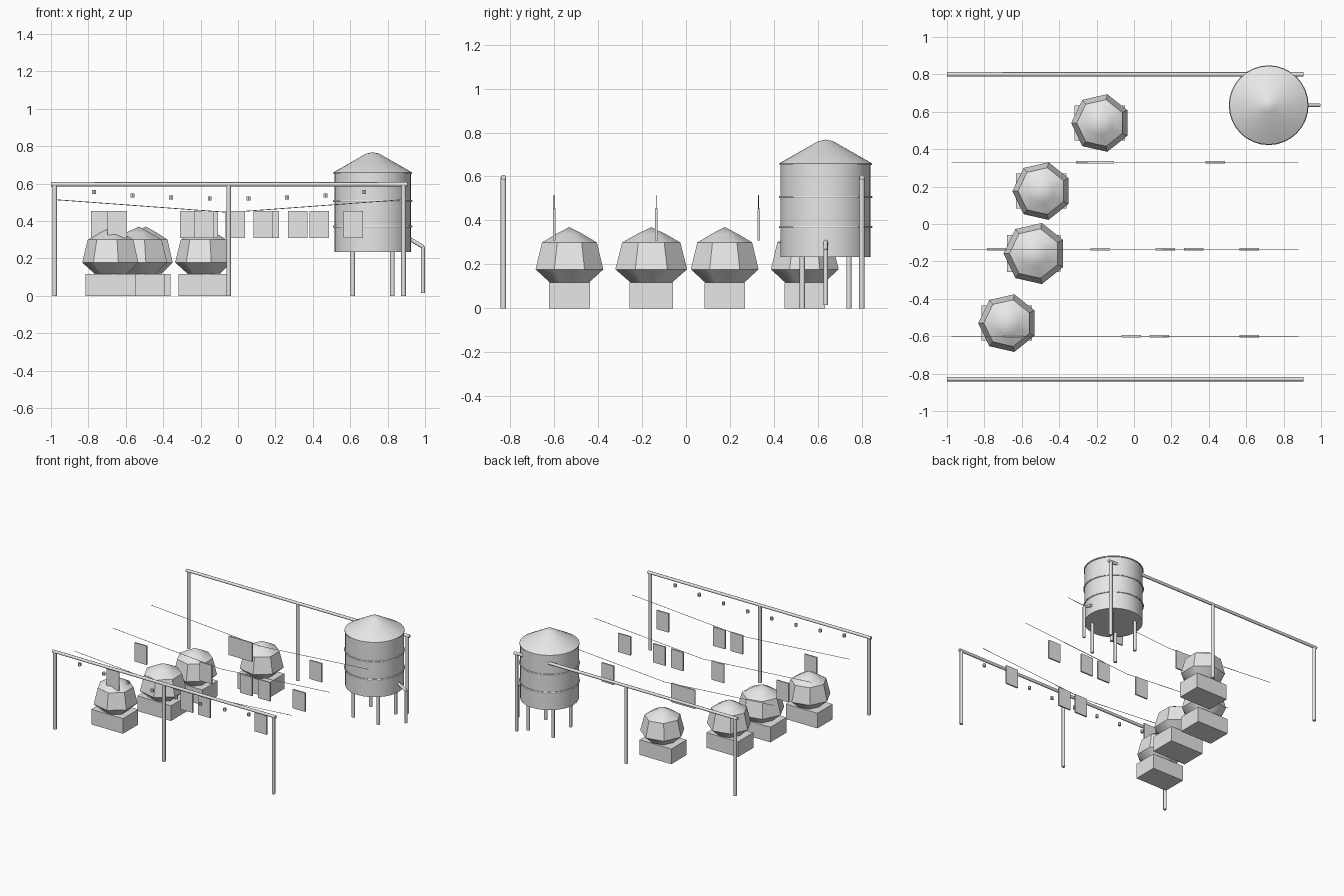
import bpy
from math import cos, sin, pi, radians
from mathutils import Vector

cube = bpy.data.objects.get("Cube")
if cube:
    bpy.data.objects.remove(cube, do_unlink=True)

grey = bpy.data.materials.new("plain grey")
grey.use_nodes = True
colour = (0.8, 0.8, 0.8, 1)
grey.diffuse_color = colour
grey.node_tree.nodes["Principled BSDF"].inputs["Base Color"].default_value = colour


def finish(name, smooth=None):
    """Name the active object, give it the colour and optional smooth shading."""
    ob = bpy.context.object
    ob.name = name
    ob.data.materials.clear()
    ob.data.materials.append(grey)
    if smooth:
        bpy.ops.object.shade_smooth_by_angle(angle=radians(smooth))
    return ob


def box(name, centre, size):
    bpy.ops.mesh.primitive_cube_add(size=1, location=centre)
    ob = finish(name)
    ob.scale = size
    bpy.ops.object.transform_apply(location=False, rotation=False, scale=True)
    return ob


def rod(name, start, end, radius, sides=8, smooth=50):
    a, b = Vector(start), Vector(end)
    bpy.ops.mesh.primitive_cylinder_add(vertices=sides, radius=radius,
                                        depth=(b - a).length, location=(a + b) / 2)
    ob = finish(name, smooth)
    ob.rotation_euler = (b - a).to_track_quat('Z', 'Y').to_euler()
    return ob


def lathe(name, profile, sides, centre, phase=0.0, smooth=40):
    """Revolve (radius, z) pairs; a zero radius closes to a point."""
    verts, rings, faces = [], [], []
    for r, z in profile:
        n = sides if r > 0 else 1
        rings.append([len(verts) + i for i in range(n)])
        for i in range(n):
            a = phase + 2 * pi * i / sides
            verts.append((r * cos(a), r * sin(a), z))
    for low, high in zip(rings, rings[1:]):
        for i in range(sides):
            j = (i + 1) % sides
            if len(high) == 1:
                faces.append((low[i], low[j], high[0]))
            else:
                faces.append((low[i], low[j], high[j], high[i]))
    faces.append(tuple(reversed(rings[0])))
    mesh = bpy.data.meshes.new(name)
    mesh.from_pydata(verts, [], faces)
    ob = bpy.data.objects.new(name, mesh)
    bpy.context.collection.objects.link(ob)
    ob.location = (*centre, 0)
    bpy.ops.object.select_all(action='DESELECT')
    ob.select_set(True)
    bpy.context.view_layer.objects.active = ob
    return finish(name, smooth)


# Front and back frames: three posts carrying a beam
for side, y in (("front", -0.83), ("back", 0.80)):
    for x in (-0.98, -0.05, 0.885):
        rod(side + "_post", (x, y, 0), (x, y, 0.595), 0.0125)
    rod(side + "_beam", (-1.0, y, 0.596), (0.905, y, 0.596), 0.0115)

# Small lanterns sagging below the front beam
for i in range(8):
    t = (i - 3.5) / 3.5
    x = -0.048 + 0.722 * t
    z = 0.519 + 0.036 * t * t
    rod("lantern", (x, -0.83, z - 0.011), (x, -0.83, z + 0.011), 0.012, 6, None)

# Sagging lines with hanging cloths
lines = {
    -0.60: (-0.645, -0.015, 0.135, 0.617),
    -0.135: (-0.733, -0.18, 0.167, 0.32, 0.617),
    0.33: (-0.258, -0.16, 0.435),
}
for y, cloths in lines.items():
    for end in (-0.975, 0.88):
        rod("washing_line", (end, y, 0.514), (-0.048, y, 0.446), 0.002, 6)
    for x in cloths:
        box("hanging_cloth", (x, y, 0.382), (0.104, 0.011, 0.145))

# Faceted domed ovens on block plinths
dome = ((0.085, 0.112), (0.158, 0.178), (0.128, 0.30), (0.065, 0.337), (0, 0.37))
for x, y, s in ((-0.178, 0.54, 1), (-0.492, 0.176, 1),
                (-0.53, -0.158, 1.06), (-0.675, -0.53, 1)):
    box("oven_plinth", (x - 0.005, y, 0.0585), (0.27 * s, 0.186 * s, 0.117))
    lathe("oven_dome", [(r * s, z) for r, z in dome], 7, (x, y), pi)

# Water tank: shell, roof, hoops and legs
tx, ty = 0.72, 0.635
lathe("tank_shell", ((0.205, 0.235), (0.205, 0.655), (0, 0.66)), 32, (tx, ty))
lathe("tank_roof", ((0.21, 0.652), (0.21, 0.66), (0.035, 0.76), (0, 0.768)), 32, (tx, ty))
for z in (0.37, 0.507):
    bpy.ops.mesh.primitive_torus_add(location=(tx, ty, z), major_radius=0.207,
                                     minor_radius=0.006, major_segments=32, minor_segments=6)
    finish("tank_hoop", 60)
for dx in (-0.106, 0.106):
    for dy in (-0.106, 0.106):
        rod("tank_leg", (tx + dx, ty + dy, 0), (tx + dx, ty + dy, 0.24), 0.012)

# Outlet pipe
rod("outlet_pipe", (0.91, ty, 0.308), (0.99, ty, 0.262), 0.0105)
rod("down_pipe", (0.989, ty, 0.015), (0.989, ty, 0.265), 0.0105)
